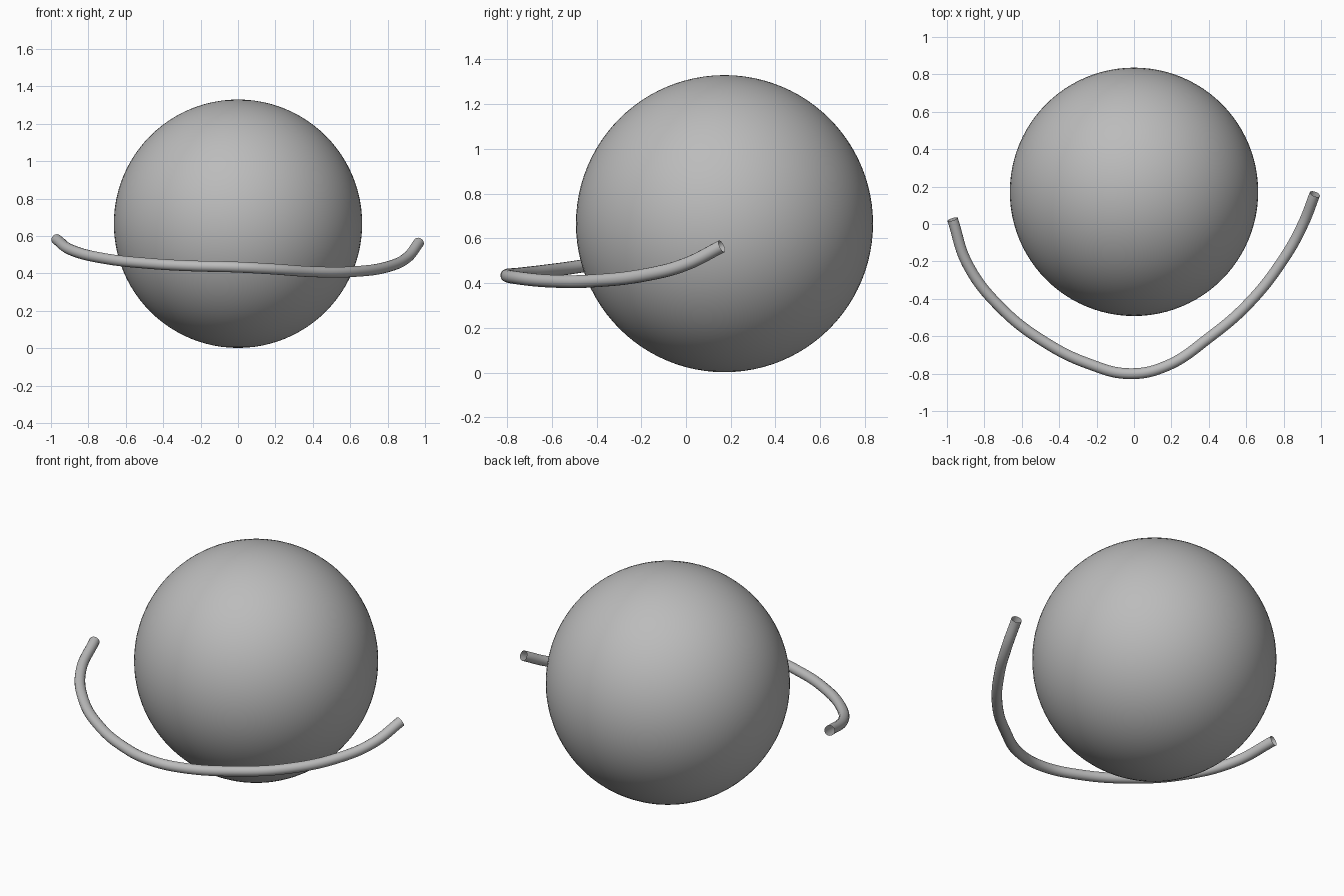
import bpy

if "Cube" in bpy.data.objects:
    bpy.data.objects.remove(bpy.data.objects["Cube"])

# one plain grey for both parts
grey = bpy.data.materials.new("plain grey")
grey.diffuse_color = (0.5, 0.5, 0.5, 1)
grey.use_nodes = True
grey.node_tree.nodes["Principled BSDF"].inputs["Base Color"].default_value = grey.diffuse_color

# ball
bpy.ops.mesh.primitive_uv_sphere_add(segments=96, ring_count=48, radius=0.664,
                                     location=(0, 0.172, 0.666))
ball = bpy.context.object
ball.name = "ball"
ball.data.materials.append(grey)
bpy.ops.object.shade_smooth()

# curved open-ended tube sweeping around the front
path = [(-0.97, 0.025, 0.582), (-0.89, -0.215, 0.525), (-0.715, -0.445, 0.48),
        (-0.47, -0.636, 0.453), (-0.235, -0.75, 0.44), (-0.03, -0.80, 0.435),
        (0.166, -0.762, 0.425), (0.406, -0.604, 0.409), (0.62, -0.417, 0.41),
        (0.807, -0.176, 0.438), (0.904, 0.0, 0.485), (0.967, 0.16, 0.565)]
curve = bpy.data.curves.new("curved_tube", "CURVE")
curve.dimensions = "3D"
curve.resolution_u = 10
curve.bevel_depth = 0.029
curve.bevel_resolution = 6
curve.use_fill_caps = False
spline = curve.splines.new("BEZIER")
spline.bezier_points.add(len(path) - 1)
for point, co in zip(spline.bezier_points, path):
    point.co = co
    point.handle_left_type = point.handle_right_type = "AUTO"
curve.materials.append(grey)
tube = bpy.data.objects.new("curved_tube", curve)
bpy.context.collection.objects.link(tube)

# turn the tube into a smooth mesh
bpy.ops.object.select_all(action="DESELECT")
tube.select_set(True)
bpy.context.view_layer.objects.active = tube
bpy.ops.object.convert(target="MESH")
bpy.ops.object.shade_smooth()
